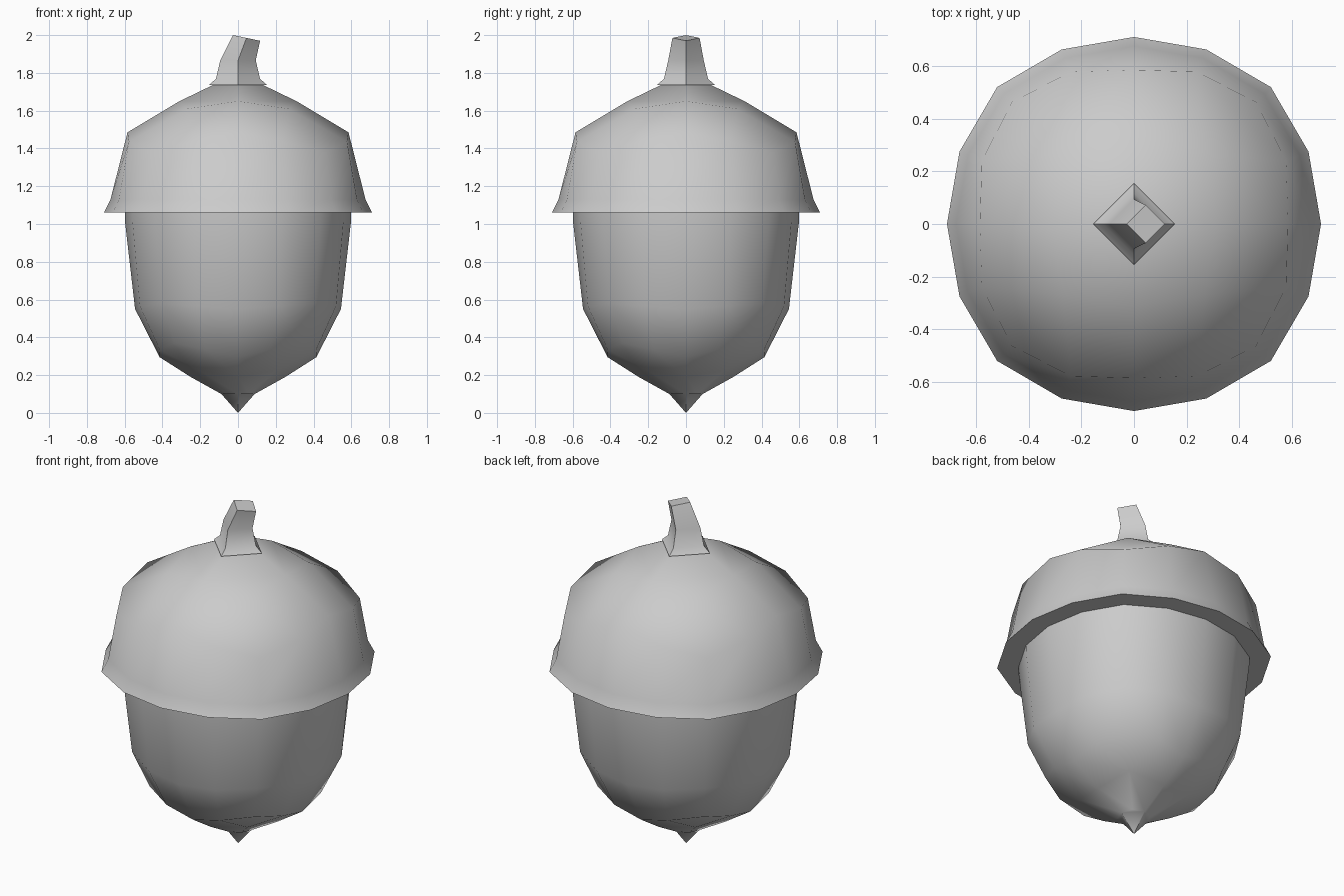
import bpy, bmesh
from math import sin, cos, pi, radians

if "Cube" in bpy.data.objects:
    bpy.data.objects.remove(bpy.data.objects["Cube"])


def finish(bm, name, angle):
    bmesh.ops.recalc_face_normals(bm, faces=bm.faces[:])
    mesh = bpy.data.meshes.new(name)
    bm.to_mesh(mesh)
    bm.free()
    ob = bpy.data.objects.new(name, mesh)
    bpy.context.collection.objects.link(ob)
    bpy.ops.object.select_all(action='DESELECT')
    ob.select_set(True)
    bpy.context.view_layer.objects.active = ob
    bpy.ops.object.shade_smooth_by_angle(angle=radians(angle))
    return ob


def ring(bm, pattern, n):
    """n vertices round z, cycling through (radius, height) pairs."""
    out = []
    for i in range(n):
        r, z = pattern[i % len(pattern)]
        a = 2 * pi * i / n
        out.append(bm.verts.new((r * cos(a), r * sin(a), z)))
    return out


def squarish(r, z):
    """16-side ring slightly fuller at the diagonals."""
    return [(r, z), (r * 1.01, z), (r * 1.035, z), (r * 1.01, z)]


def bridge(bm, a, b):
    n = len(a)
    for i in range(n):
        j = (i + 1) % n
        bm.faces.new((a[i], a[j], b[j], b[i]))


def subdivided_cube_end(bm, outer, inner):
    """Join a 16 ring to an 8 ring in the layout of a subdivided cube face."""
    for q in range(4):
        o = [outer[(4 * q + k) % 16] for k in range(5)]
        i = [inner[(2 * q + k) % 8] for k in range(3)]
        bm.faces.new((o[0], o[1], i[1], i[0]))
        bm.faces.new((o[1], o[2], o[3], i[1]))
        bm.faces.new((o[3], o[4], i[2], i[1]))


def centre_quads(bm, inner, z):
    c = bm.verts.new((0, 0, z))
    for q in range(4):
        bm.faces.new([inner[(2 * q + k) % 8] for k in range(3)] + [c])


# Nut body with pointed tip
bm = bmesh.new()
rows = [ring(bm, p, 16) for p in (
    squarish(0.60, 1.10),
    squarish(0.598, 1.01),
    [(0.545, 0.55), (0.562, 0.565), (0.57, 0.58), (0.562, 0.565)],
    [(0.415, 0.295), (0.448, 0.335), (0.475, 0.37), (0.448, 0.335)])]
bm.faces.new(rows[0])
for a, b in zip(rows, rows[1:]):
    bridge(bm, a, b)
inner = ring(bm, [(0.25, 0.19), (0.29, 0.225)], 8)
subdivided_cube_end(bm, rows[-1], inner)
neck = ring(bm, [(0.088, 0.1)], 8)
bridge(bm, inner, neck)
centre_quads(bm, neck, 0.0)
finish(bm, "nut", 60)

# Cap with flared rim
bm = bmesh.new()
rows = [ring(bm, p, 16) for p in (
    squarish(0.71, 1.06),
    squarish(0.675, 1.13),
    [(0.585, 1.485), (0.625, 1.435), (0.655, 1.38), (0.625, 1.435)])]
bm.faces.new(rows[0])
for a, b in zip(rows, rows[1:]):
    bridge(bm, a, b)
inner = ring(bm, [(0.31, 1.65), (0.38, 1.61)], 8)
subdivided_cube_end(bm, rows[-1], inner)
centre_quads(bm, inner, 1.80)
finish(bm, "cap", 60)

# Four-sided stem, bent towards +x: (centre x, radius, height, tilt)
bm = bmesh.new()
rows = []
for cx, r, z, tilt in ((0, 0.155, 1.735, 0), (0, 0.117, 1.768, 0),
                       (0, 0.094, 1.866, 0), (0.045, 0.072, 1.985, 0.015)):
    rows.append([bm.verts.new((cx + r * x, r * y, z - tilt * x))
                 for x, y in ((1, 0), (0, 1), (-1, 0), (0, -1))])
for a, b in zip(rows, rows[1:]):
    bridge(bm, a, b)
bm.faces.new(rows[0])
bm.faces.new(rows[-1])
finish(bm, "stem", 30)
